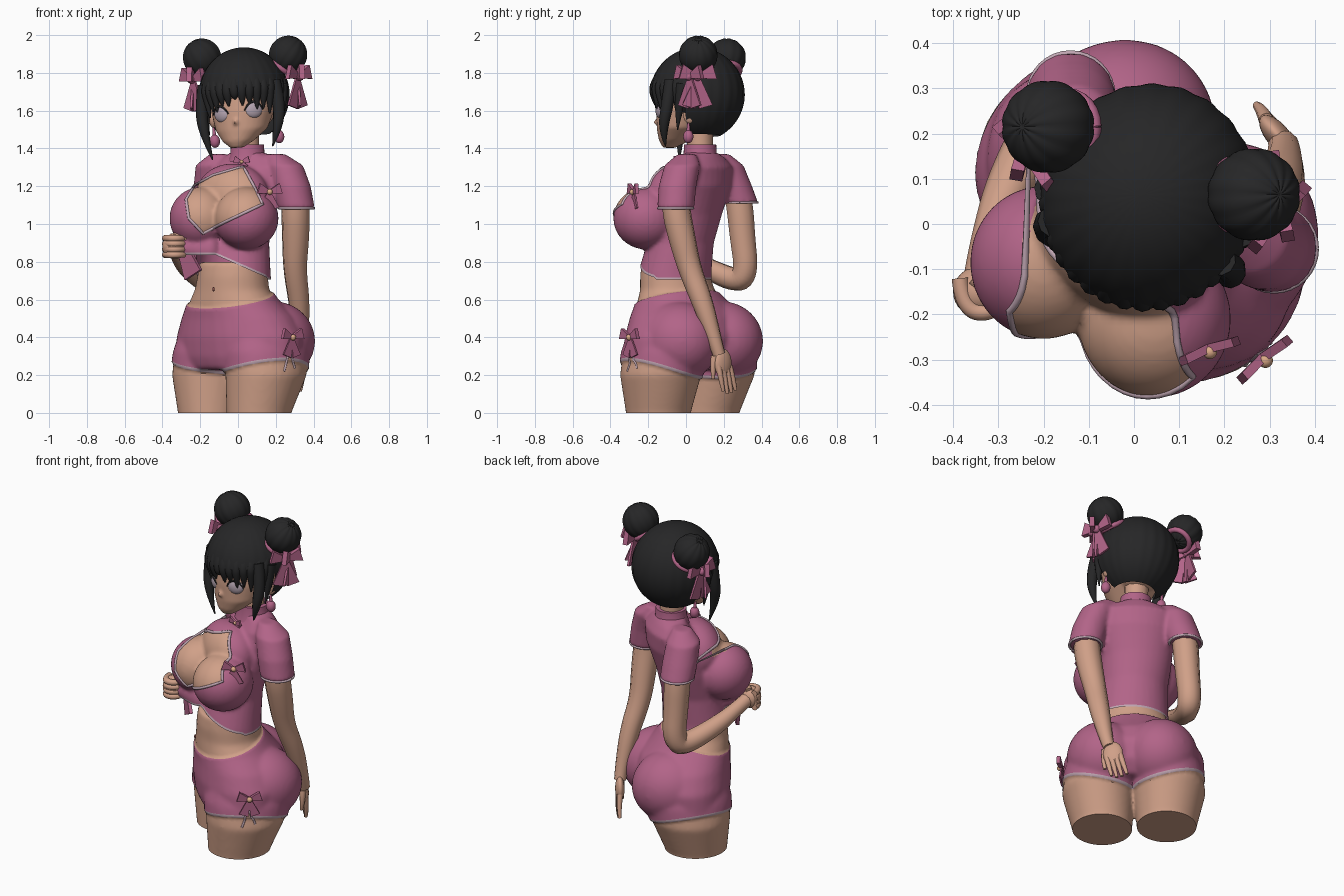
import bpy, bmesh, math
from math import sin, cos, radians, pi
from mathutils import Matrix, Vector
from mathutils.bvhtree import BVHTree

if "Cube" in bpy.data.objects:
    bpy.data.objects.remove(bpy.data.objects["Cube"])


def material(name, *rgb):
    m = bpy.data.materials.new(name)
    c = [((v / 255 + 0.055) / 1.055) ** 2.4 for v in rgb] + [1]
    m.use_nodes = True
    m.diffuse_color = c
    m.node_tree.nodes["Principled BSDF"].inputs["Base Color"].default_value = c
    return m


SKIN = material("skin", 208, 160, 136)
PINK = material("pink cloth", 178, 100, 136)
TRIM = material("pale trim", 192, 166, 178)
HAIR = material("black hair", 38, 38, 39)
EYE = material("lavender eye", 178, 162, 174)
KNOT = material("beige knot", 220, 170, 135)
LIP = material("brown lip", 140, 80, 75)


# ---- helpers ----
def finish(name, me, *mats):
    ob = bpy.data.objects.new(name, me)
    bpy.context.collection.objects.link(ob)
    for m in mats:
        me.materials.append(m)
    for p in me.polygons:
        p.use_smooth = True
    me.set_sharp_from_angle(angle=radians(40))
    return ob


def from_bm(name, bm, *mats):
    bmesh.ops.recalc_face_normals(bm, faces=bm.faces)
    me = bpy.data.meshes.new(name)
    bm.to_mesh(me)
    bm.free()
    return finish(name, me, *mats)


def evaluated(ob):
    """Replace an object by its evaluated mesh."""
    dg = bpy.context.evaluated_depsgraph_get()
    dg.update()
    me = bpy.data.meshes.new_from_object(ob.evaluated_get(dg))
    bpy.data.objects.remove(ob)
    return me


def loft(bm, sections, yaw=0, n=32):
    """Horizontal ellipses (x, y, z, a, b), joined and capped."""
    rings = []
    for x, y, z, a, b in sections:
        r = Matrix.Rotation(radians(yaw), 3, 'Z')
        rings.append([bm.verts.new(Vector((x, y, z)) + r @ Vector(
            (a * cos(t * 2 * pi / n), b * sin(t * 2 * pi / n), 0))) for t in range(n)])
    for p, q in zip(rings, rings[1:]):
        for i in range(n):
            j = (i + 1) % n
            bm.faces.new((p[i], p[j], q[j], q[i]))
    bm.faces.new(rings[0])
    bm.faces.new(rings[-1])


def ball(bm, loc, size, m=Matrix(), u=32, v=20, yaw=0):
    mat = m @ Matrix.Translation(loc) @ Matrix.Rotation(radians(yaw), 4, 'Z') @ Matrix.Diagonal((*size, 1))
    return bmesh.ops.create_uvsphere(bm, u_segments=u, v_segments=v, radius=1, matrix=mat)["verts"]


def ball_part(name, mat, loc, size, m=Matrix()):
    bm = bmesh.new()
    ball(bm, loc, size, m)
    return from_bm(name, bm, mat)


def blend(bm, voxel, rounds):
    """Melt overlapping solids into one soft skin; returns a bmesh."""
    ob = from_bm("blend", bm)
    rm = ob.modifiers.new("Remesh", 'REMESH')
    rm.mode, rm.voxel_size = 'VOXEL', voxel
    sm = ob.modifiers.new("Smooth", 'SMOOTH')
    sm.factor, sm.iterations = 0.5, rounds
    out = bmesh.new()
    out.from_mesh(evaluated(ob))
    return out


def tube(name, pts, mat, m=Matrix(), kind='NURBS'):
    """Round tapered tube through (x, y, z, radius)."""
    cu = bpy.data.curves.new(name, 'CURVE')
    cu.dimensions, cu.bevel_depth, cu.bevel_resolution = '3D', 1, 3
    cu.use_fill_caps, cu.resolution_u = True, 6
    sp = cu.splines.new(kind)
    sp.points.add(len(pts) - 1)
    for p, (x, y, z, r) in zip(sp.points, pts):
        p.co, p.radius = (*(m @ Vector((x, y, z))), 1), r
    sp.order_u, sp.use_endpoint_u = 3, True
    ob = bpy.data.objects.new(name, cu)
    bpy.context.collection.objects.link(ob)
    return finish(name, evaluated(ob), mat)


def wedge(bm, m, p0, p1, w0, w1, t):
    """Flat flaring box from p0 to p1 in the local XZ plane."""
    p0, p1 = Vector(p0), Vector(p1)
    side = (p1 - p0).cross(Vector((0, 1, 0))).normalized()
    for v in bmesh.ops.create_cube(bm, size=2)["verts"]:
        far = v.co.x > 0
        base, w = (p1, w1) if far else (p0, w0)
        v.co = m @ (base + side * w * v.co.z + Vector((0, t * v.co.y, 0)))


def bow(name, loc, yaw, s, tail, knot):
    m = Matrix.Translation(loc) @ Matrix.Rotation(radians(yaw), 4, 'Z')
    bm = bmesh.new()
    for d in (-1, 1):
        wedge(bm, m, (0, 0, 0), (d * s, -0.1 * s, 0.3 * s), 0.12 * s, 0.45 * s, 0.16 * s)
        wedge(bm, m, (0, 0, 0), (d * 0.5 * s, 0, -tail), 0.12 * s, 0.42 * s, 0.07 * s)
    from_bm(name, bm, PINK)
    ball_part(name + "_knot", knot, (0, -0.14 * s, 0), (0.25 * s,) * 3, m)


def cut(bm, edge, lift=0, clear=False):
    """Cut along the curved edge z = edge(co) + lift; optionally drop all below."""
    for sign in (-1, 1):
        if sign > 0:
            out = bmesh.ops.bisect_plane(bm, geom=bm.verts[:] + bm.edges[:] + bm.faces[:], dist=1e-5,
                                         plane_co=(0, 0, lift), plane_no=(0, 0, 1), clear_inner=clear)
        for v in bm.verts:
            v.co.z += sign * edge(v.co)
    return out["geom_cut"]


def inside(x, z, poly):
    hit = False
    for (x0, z0), (x1, z1) in zip(poly, poly[1:] + poly[:1]):
        if (z0 > z) != (z1 > z) and x < x0 + (z - z0) * (x1 - x0) / (z1 - z0):
            hit = not hit
    return hit


def drape(name, bvh, line, r):
    """Trim cord laid on a surface along a line drawn from the front."""
    pts = []
    for (x0, z0), (x1, z1) in zip(line, line[1:]):
        for i in range(8):
            f = i / 8
            hit = bvh.ray_cast(Vector((x0 + (x1 - x0) * f, -1, z0 + (z1 - z0) * f)), Vector((0, 1, 0)))[0]
            if hit:
                pts.append((*hit, r))
    tube(name, pts, TRIM, kind='POLY')


def turn(X, Y):
    """Pelvis frame (left, back) to world."""
    return 0.707 * (X + Y), 0.707 * (Y - X)


# ---- lower body: waist, shorts, thighs ----
bm = bmesh.new()
hips = [(.01, -.01, .24, .36, .2), (0, .01, .3, .39, .24), (0, .02, .4, .385, .26), (0, .005, .5, .335, .24),
        (0, -.03, .58, .265, .21), (.01, -.055, .65, .212, .182), (.02, -.06, .72, .197, .177),
        (.02, -.06, .8, .187, .167)]
loft(bm, [(*turn(X, Y), z, a, b) for X, Y, z, a, b in hips], -45)
for s in (-1, 1):
    thigh = [(.18, -.025, -.06, .165, .172), (.182, -.025, 0, .168, .176), (.2, .01, .2, .205, .225),
             (.19, .025, .32, .195, .24), (.18, .03, .44, .16, .21)]
    loft(bm, [(*turn(s * X, Y), z, a, b) for X, Y, z, a, b in thigh], -45)
    ball(bm, (*turn(s * .16, .105), .38), (.2, .22, .2), yaw=-45)
bm = blend(bm, 0.012, 12)
edges = [e for e in cut(bm, lambda c: 0, clear=True) if isinstance(e, bmesh.types.BMEdge)]
bmesh.ops.edgeloop_fill(bm, edges=edges)


def hem(c):
    return .195 + .25 * (c.x - c.y) ** 2 - .07 * (c.x + c.y)


def waist(c):
    return .615 + .18 * (c.x + c.y)


bm.normal_update()
for v in bm.verts:  # cloth stands a little off the skin
    edge = min(v.co.z - hem(v.co), waist(v.co) - v.co.z)
    v.co += v.normal * 0.011 * max(0, min(1, edge / .012 + .5))
for edge, lift in ((hem, 0), (hem, .016), (waist, 0)):
    cut(bm, edge, lift)
slit = [(.245, .17), (.272, .34), (.305, .17)]
for f in bm.faces:
    c = f.calc_center_median()
    h = c.z - hem(c)
    f.material_index = 0 if h < 0 or c.z > waist(c) else 2 if h < .016 else 1
    if c.y < 0 and f.normal.y < 0 and inside(c.x, c.z, slit):
        f.material_index = 0
bvh = BVHTree.FromBMesh(bm)
from_bm("lower_body_and_shorts", bm, SKIN, PINK, TRIM)
drape("shorts_slit_trim", bvh, [(.245, .22), (.272, .34), (.305, .22)], .006)
bow("hip_bow", (.285, -.295, .4), 40, .065, .1, KNOT)
ball_part("navel", LIP, (-.13, -.235, .655), (.006, .006, .012))

# ---- shirt: trunk, bust, sleeves, cloth pulled to the fist ----
bm = bmesh.new()
loft(bm, [(-.03, -.06, .62, .22, .195), (-.03, -.06, .74, .21, .187), (-.02, -.03, .9, .192, .17),
          (0, .02, 1.05, .2, .155), (.04, .07, 1.2, .215, .14), (.055, .09, 1.3, .22, .12),
          (.055, .09, 1.35, .16, .09), (.05, .08, 1.38, .09, .08)], -34)
ball(bm, (.045, -.21, 1.03), (.17, .175, .165))
ball(bm, (-.2, -.085, 1.03), (.163, .17, .165))
ball(bm, (-.03, -.04, 1.15), (.21, .15, .17), yaw=-33)
for i in range(6):  # cloth gathered towards the fist
    k = i / 5
    ball(bm, (-.15 - .16 * k, -.12 - .02 * k, .86 + .02 * k), (.07, .1 - .065 * k, .1 - .06 * k))
left_sleeve = [(.2, .005, 1.37, .05), (.25, -.02, 1.31, .095), (.285, -.045, 1.2, .1), (.31, -.055, 1.08, .098)]
right_sleeve = [(-.1, .18, 1.37, .05), (-.13, .21, 1.31, .095), (-.135, .25, 1.2, .1), (-.14, .285, 1.11, .098)]
for s in (left_sleeve, right_sleeve):
    loft(bm, [(*p, p[3]) for p in s])
bm = blend(bm, 0.011, 7)


def shirt_hem(c):
    """Level at the back, drawn up at the front right."""
    return max(.705, min(.835, .66 - .44 * c.x - .73 * max(c.y, -.17)))


cut(bm, shirt_hem, clear=True)
cut(bm, shirt_hem, .013)
keyhole = [(.01, 1.3), (-.13, 1.26), (-.23, 1.205), (-.275, 1.13), (-.26, 1.03), (-.185, .95), (-.07, 1.01),
           (.13, 1.105), (.09, 1.19), (.03, 1.3)]
bm.normal_update()
for f in bm.faces:
    c = f.calc_center_median()
    skin = c.y < .06 and f.normal.y < .3 and inside(c.x, c.z, keyhole)
    f.material_index = 1 if skin else 2 if c.z < shirt_hem(c) + .013 else 0
bvh = BVHTree.FromBMesh(bm)
from_bm("shirt_and_bust", bm, PINK, SKIN, TRIM)
drape("neckline_trim", bvh, keyhole + keyhole[:1], .008)
bow("chest_bow", (.165, -.275, 1.17), 20, .062, .09, KNOT)
for name, (x, y, z, r) in (("left_cuff", left_sleeve[-1]), ("right_cuff", right_sleeve[-1])):
    ring = [(x + .092 * cos(t * pi / 16), y + .092 * sin(t * pi / 16), z + .004, .007) for t in range(33)]
    tube(name, ring, TRIM, kind='POLY')
bm = bmesh.new()
loft(bm, [(.05, .075, 1.33, .105, .1), (.05, .075, 1.37, .09, .088), (.05, .075, 1.42, .088, .085)])
from_bm("collar", bm, PINK)
bow("collar_knot", (.02, -.05, 1.33), -10, .04, .03, KNOT)
bm = bmesh.new()
wedge(bm, Matrix.Translation((-.29, -.1, .87)) @ Matrix.Rotation(radians(-40), 4, 'Z'),
      (0, 0, 0), (.07, 0, -.14), .035, .06, .01)
from_bm("cloth_flap", bm, PINK)

# ---- arms and hands ----
tube("left_arm", [(.3, -.06, 1.2, .07), (.305, -.055, 1.08, .077), (.305, -.02, .92, .072), (.3, .02, .76, .062),
                  (.325, .09, .58, .057), (.335, .16, .36, .036), (.33, .175, .31, .034)], SKIN)
ball_part("left_palm", SKIN, (0, 0, 0), (.056, .026, .075),
          Matrix.Translation((.318, .195, .265)) @ Matrix.Rotation(radians(130), 4, 'Z'))
for i in range(4):
    k = (i - 1.5) * .024
    tip = .1 + .012 * abs(i - 1.3)
    tube("left_finger", [(.318 - k * .7, .2 + k * .8, .25, .017), (.314 - k * .8, .217 + k * .9, .18, .015),
                         (.3 - k * .8, .23 + k * .9, tip, .009)], SKIN)
tube("left_thumb", [(.34, .15, .3, .018), (.345, .14, .24, .016), (.335, .145, .18, .009)], SKIN)
tube("right_arm", [(-.14, .265, 1.2, .07), (-.14, .285, 1.1, .075), (-.14, .3, .92, .07), (-.14, .32, .76, .066),
                   (-.165, .28, .69, .064), (-.27, .1, .77, .056), (-.325, -.05, .85, .04),
                   (-.335, -.12, .875, .042)], SKIN)
ball_part("right_fist", SKIN, (-.338, -.15, .88), (.062, .058, .065))
for i in range(4):
    z = .924 - i * .029
    tube("right_finger", [(-.385, -.12, z, .018), (-.378, -.19, z, .019), (-.31, -.2, z, .018),
                          (-.285, -.165, z, .014)], SKIN)
tube("right_thumb", [(-.35, -.12, .93, .02), (-.31, -.16, .942, .018), (-.27, -.18, .922, .011)], SKIN)

# ---- head ----
tube("neck", [(.05, .075, 1.34, .07), (.045, .075, 1.45, .066), (.04, .07, 1.6, .075)], SKIN)
HEAD = Matrix.Translation((.033, .06, 1.685)) @ Matrix.Rotation(radians(-13), 4, 'Z') @ Matrix.Rotation(radians(-4), 4, 'Y')
bm = bmesh.new()
loft(bm, [(-.022, -.155, -.28, .035, .032), (-.017, -.128, -.245, .084, .078), (-.005, -.09, -.185, .138, .125),
          (0, -.055, -.09, .167, .162), (0, -.04, 0, .175, .172), (0, -.03, .12, .165, .165)])
ball(bm, (0, .03, -.04), (.165, .17, .17))
ball(bm, (-.006, -.215, -.145), (.012, .022, .018))
bm = blend(bm, .009, 5)
bm.transform(HEAD)
from_bm("face", bm, SKIN)
tube("mouth", [(-.045, -.197, -.2, .003), (-.012, -.214, -.21, .004), (.03, -.199, -.198, .003)], LIP, HEAD)
for s in (-1, 1):
    tilt = (HEAD @ Matrix.Translation((s * .086, -.182, -.094 + s * .006))
            @ Matrix.Rotation(radians(s * 25), 4, 'Z'))
    ball_part("eye", EYE, (0, 0, 0), (.047, .022, .042), tilt)
    tube("lashes", [(-.05, -.008, 0, .003), (-.03, -.022, .045, .006), (.03, -.022, .045, .006),
                    (.05, -.008, 0, .003)], HAIR, tilt)
    ball_part("ear", SKIN, (s * .178, .0, -.11), (.022, .035, .055), HEAD)
    ball_part("earring", PINK, (s * .175, -.005, -.235), (.027, .027, .035), HEAD)
    tube("earring_hook", [(s * .178, -.005, -.15, .004), (s * .175, -.005, -.23, .014)], PINK, HEAD)

# ---- hair cap, open over the face, with combed ridges ----
bm = bmesh.new()
ball(bm, (0, 0, 0), (.238, .25, .25), u=96, v=48)
gone = []
for f in bm.faces:
    c = f.calc_center_median()
    front = abs(math.atan2(c.x, -c.y)) < radians(85)
    if c.z < -.215 or (front and c.z < .03):
        gone.append(f)
bmesh.ops.delete(bm, geom=gone, context='FACES')
for v in bm.verts:
    v.co *= 1 + .008 * sin(24 * math.atan2(v.co.x, v.co.y)) * (1 - abs(v.co.z) / .26)
bm.transform(HEAD)
from_bm("hair_cap", bm, HAIR)
for i in range(17):  # fringe sweeping out from a centre parting
    t = radians(-84 + 10.5 * i)
    x, y = sin(t), -cos(t)
    low = -.025 - .085 * abs(x) - .02 * (i % 2)
    tube("fringe_lock", [(.05 * x, -.1 + .03 * y, .17, .02), (.17 * x, .05 + .225 * y, .12, .033),
                         (.215 * x, .228 * y, .045, .03), (.216 * x, .229 * y, -.01, .024),
                         (.205 * x, .222 * y, low, .004)], HAIR, HEAD)
for s, end in ((-1, -.335), (1, -.285)):
    tube("side_lock", [(s * .19, -.1, .06, .035), (s * .215, -.11, -.06, .034), (s * .2, -.14, -.2, .026),
                       (s * .165, -.13, end, .003)], HAIR, HEAD)
    tube("temple_lock", [(s * .21, -.03, .04, .04), (s * .215, -.05, -.08, .026), (s * .19, -.06, -.2, .003)], HAIR, HEAD)

# ---- buns with ribbons ----
for side, loc, at, yaw in (("left", (.265, .065, 1.895), (.315, .02, 1.78), 50),
                           ("right", (-.19, .215, 1.88), (-.235, .155, 1.765), -50)):
    m = Matrix.Translation(loc) @ Matrix.Rotation(radians(35 if side == "left" else -35), 4, 'Y')
    bm = bmesh.new()
    for v in ball(bm, (0, 0, 0), (.1, .1, .1), u=64, v=24):
        v.co *= 1 + .03 * abs(sin(6 * math.atan2(v.co.y, v.co.x)))
    bm.transform(m)
    from_bm(side + "_bun", bm, HAIR)
    tube(side + "_ribbon_band", [(.07 * cos(t * pi / 12), .07 * sin(t * pi / 12), -.08, .015)
                                 for t in range(25)], PINK, m, 'POLY')
    bow(side + "_hair_bow", at, yaw, .085, .16, PINK)
    bow(side + "_outer_hair_bow", (at[0], at[1] + .04, at[2]), yaw * 2, .09, .16, PINK)
